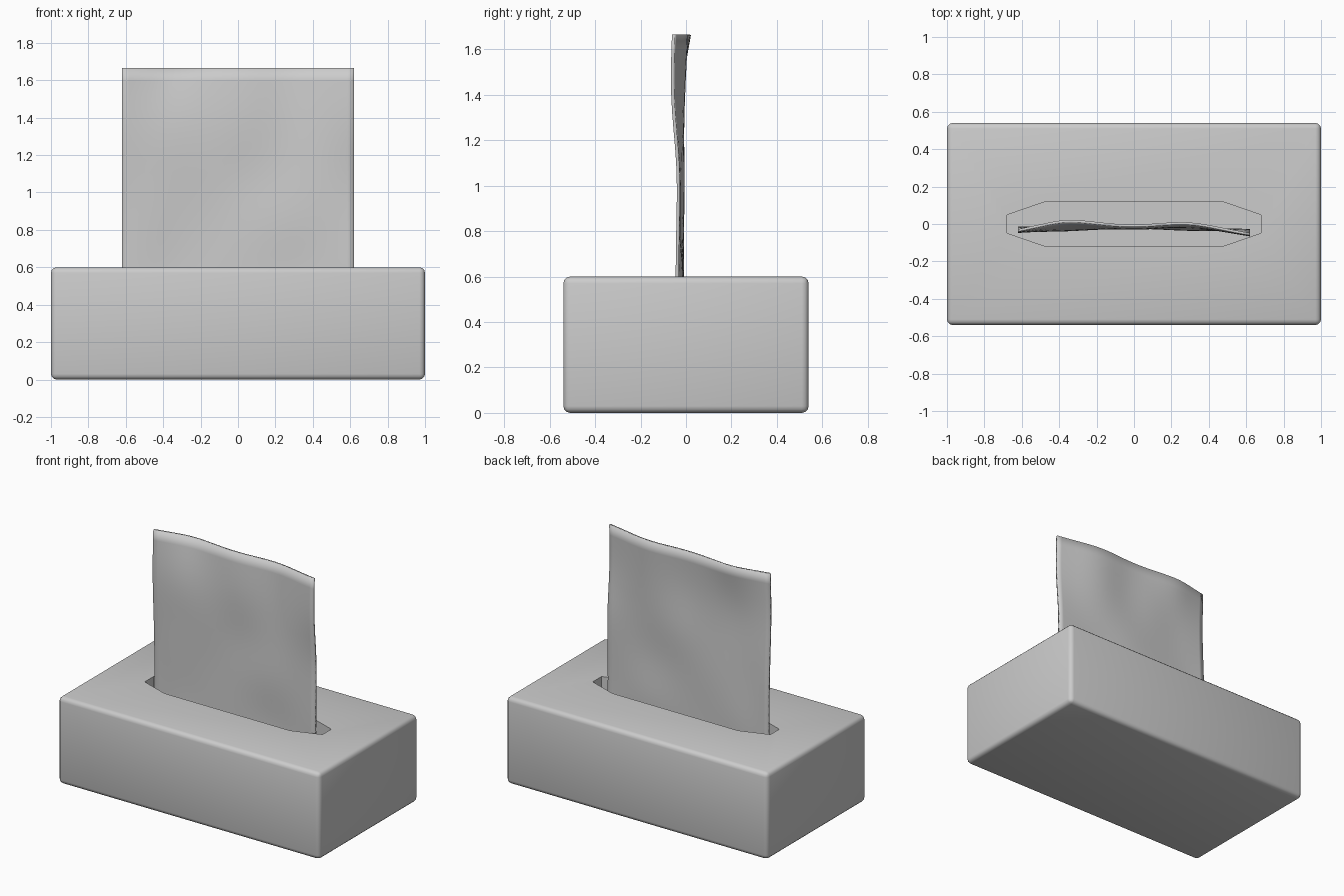
import bpy, bmesh
from mathutils import Matrix

if "Cube" in bpy.data.objects:
    bpy.data.objects.remove(bpy.data.objects["Cube"])


def mesh_object(name, bm):
    bmesh.ops.recalc_face_normals(bm, faces=bm.faces)
    me = bpy.data.meshes.new(name)
    bm.to_mesh(me)
    bm.free()
    ob = bpy.data.objects.new(name, me)
    bpy.context.collection.objects.link(ob)
    return ob


def smooth(ob):
    bpy.ops.object.select_all(action='DESELECT')
    ob.select_set(True)
    bpy.context.view_layer.objects.active = ob
    bpy.ops.object.shade_smooth_by_angle(angle=0.6)


# Cutter for the eight-sided slot
bm = bmesh.new()
slot = [(.68, .048), (.48, .117), (-.48, .117), (-.68, .048),
        (-.68, -.048), (-.48, -.117), (.48, -.117), (.68, -.048)]
face = bm.faces.new([bm.verts.new((x, y, 0.4)) for x, y in slot])
top = bmesh.ops.extrude_face_region(bm, geom=[face])['geom']
bmesh.ops.translate(bm, vec=(0, 0, 0.5),
                    verts=[v for v in top if isinstance(v, bmesh.types.BMVert)])
cutter = mesh_object("slot_cutter", bm)
cutter.hide_render = True
cutter.hide_viewport = True

# Rounded box with the slot sunk into its top
bm = bmesh.new()
bmesh.ops.create_cube(bm, size=1, matrix=Matrix.Translation((0, 0, 0.3))
                      @ Matrix.Diagonal((2, 1.08, 0.6, 1)))
bmesh.ops.bevel(bm, geom=bm.edges[:], offset=0.03, segments=3,
                profile=0.5, affect='EDGES')
box = mesh_object("tissue_box", bm)
cut = box.modifiers.new("slot", 'BOOLEAN')
cut.object = cutter
cut.solver = 'EXACT'
smooth(box)

# Wavy tissue sheet: y offsets (in hundredths) per row, bottom to top
xs = [-.62, -.48, -.35, -.15, .05, .28, .48, .62]
rows = {
    0.42: [-2, -2, -2, -2, -2, -2, -3, -3.5],
    0.60: [-2, -2, -1, -2, -2, -1, -3, -4],
    0.85: [-2, -3, -2, -1, -2, -4, -3, -3.5],
    1.10: [-3, -3, -3, -2, 0, -2, -3, -3],
    1.38: [-4.5, -4, -4, -2, -4, 0, -4, -6.5],
    1.665: [-3.5, -.5, 2.5, -.5, -1.5, 1.5, -3, -5.5],
}
bm = bmesh.new()
grid = [[bm.verts.new((x, y / 100, z)) for x, y in zip(xs, ys)]
        for z, ys in rows.items()]
for a, b in zip(grid, grid[1:]):
    for i in range(len(xs) - 1):
        bm.faces.new((a[i], a[i + 1], b[i + 1], b[i]))
tissue = mesh_object("tissue_sheet", bm)
sub = tissue.modifiers.new("soft_folds", 'SUBSURF')
sub.levels = sub.render_levels = 2
sub.boundary_smooth = 'PRESERVE_CORNERS'
thick = tissue.modifiers.new("thickness", 'SOLIDIFY')
thick.thickness = 0.014
thick.offset = 0
smooth(tissue)
